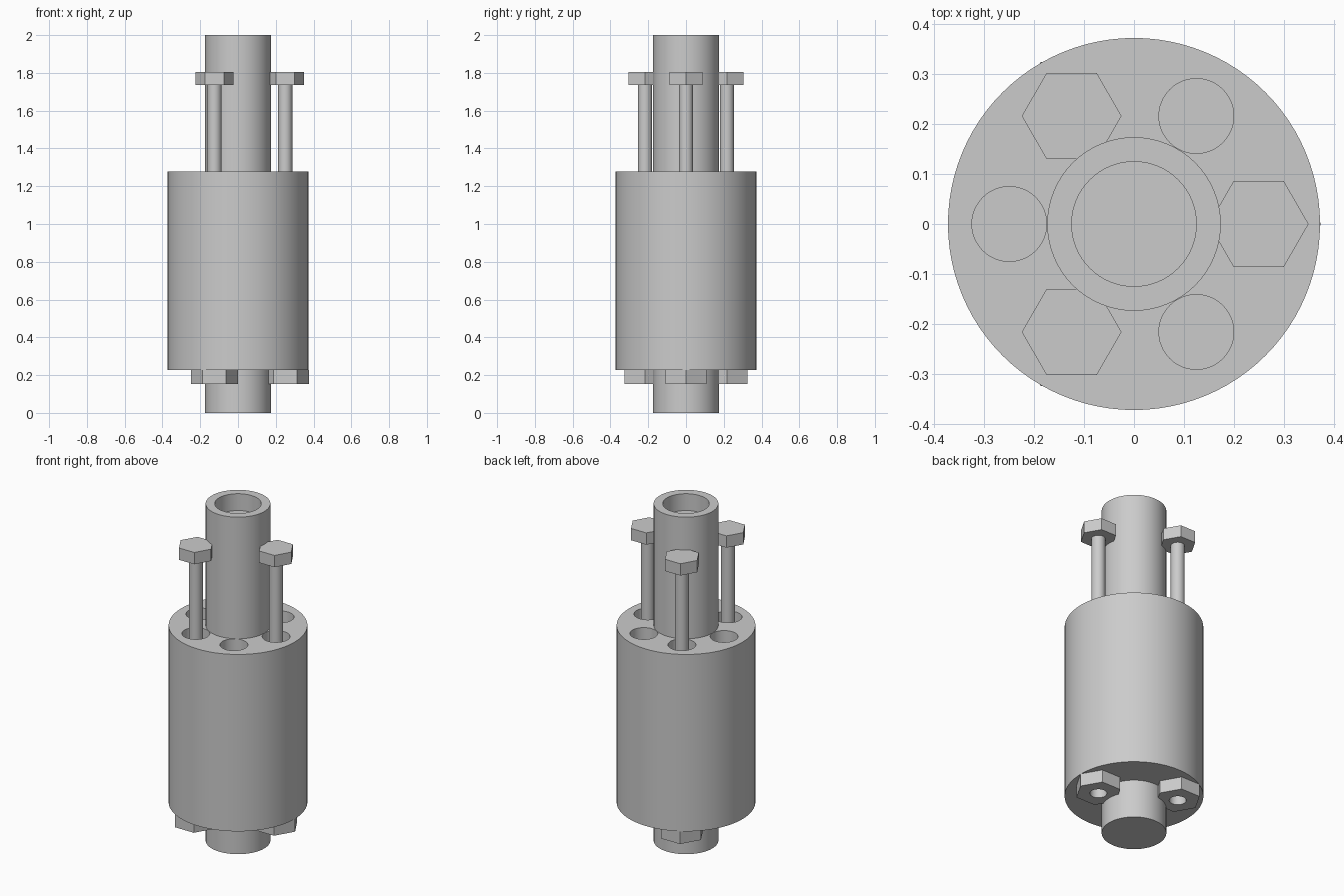
import bpy
import math

cube = bpy.data.objects.get("Cube")
if cube:
    bpy.data.objects.remove(cube, do_unlink=True)

GREY = (0.6, 0.6, 0.6, 1.0)
metal = bpy.data.materials.new("grey_metal")
metal.use_nodes = True
metal.diffuse_color = GREY
metal.node_tree.nodes["Principled BSDF"].inputs["Base Color"].default_value = GREY

RING = 0.25          # radius of the bolt circle
BODY_Z = (0.228, 1.278)
NUT_Z = (0.153, 0.228)
HEAD_Z = (1.735, 1.805)


def prism(name, radius, z0, z1, x=0.0, y=0.0, sides=64):
    """Upright cylinder or prism between two heights."""
    bpy.ops.mesh.primitive_cylinder_add(
        vertices=sides, radius=radius, depth=z1 - z0, location=(x, y, (z0 + z1) / 2))
    obj = bpy.context.object
    obj.name = name
    if sides == 6:   # turn a corner towards +x
        obj.rotation_euler.z = math.pi / 6
    obj.data.materials.append(metal)
    return obj


def cut(obj, cutter):
    """Subtract the cutter and discard it."""
    mod = obj.modifiers.new("cut", 'BOOLEAN')
    mod.operation = 'DIFFERENCE'
    mod.solver = 'EXACT'
    mod.object = cutter
    cutter.hide_render = True
    bpy.context.view_layer.objects.active = obj
    bpy.ops.object.modifier_apply(modifier=mod.name)
    bpy.data.objects.remove(cutter, do_unlink=True)


def smooth(obj):
    bpy.ops.object.select_all(action='DESELECT')
    obj.select_set(True)
    bpy.context.view_layer.objects.active = obj
    bpy.ops.object.shade_smooth_by_angle(angle=math.radians(30))


def on_ring(step):
    a = step * math.pi / 3
    return RING * math.cos(a), RING * math.sin(a)


# Drum with six blind bores in its top
drum = prism("drum", 0.373, *BODY_Z, sides=96)
for i in range(6):
    x, y = on_ring(i)
    cut(drum, prism("bore_cutter", 0.075, 0.35, 1.4, x, y, 48))
smooth(drum)

# Central shaft with a shallow recess in its top
shaft = prism("central_shaft", 0.174, 0.0, 2.0)
cut(shaft, prism("recess_cutter", 0.125, 1.9, 2.1))
smooth(shaft)

# Three bolts, each with a hex head above and a drilled hex nut below
for n, i in enumerate((0, 2, 4), 1):
    x, y = on_ring(i)
    smooth(prism(f"bolt_shank_{n}", 0.0375, 0.35, HEAD_Z[0], x, y, 32))
    prism(f"bolt_head_{n}", 0.1, *HEAD_Z, x, y, 6)
    nut = prism(f"hex_nut_{n}", 0.125, *NUT_Z, x, y, 6)
    cut(nut, prism("nut_hole_cutter", 0.046, 0.1, 0.3, x, y, 32))
    smooth(nut)
